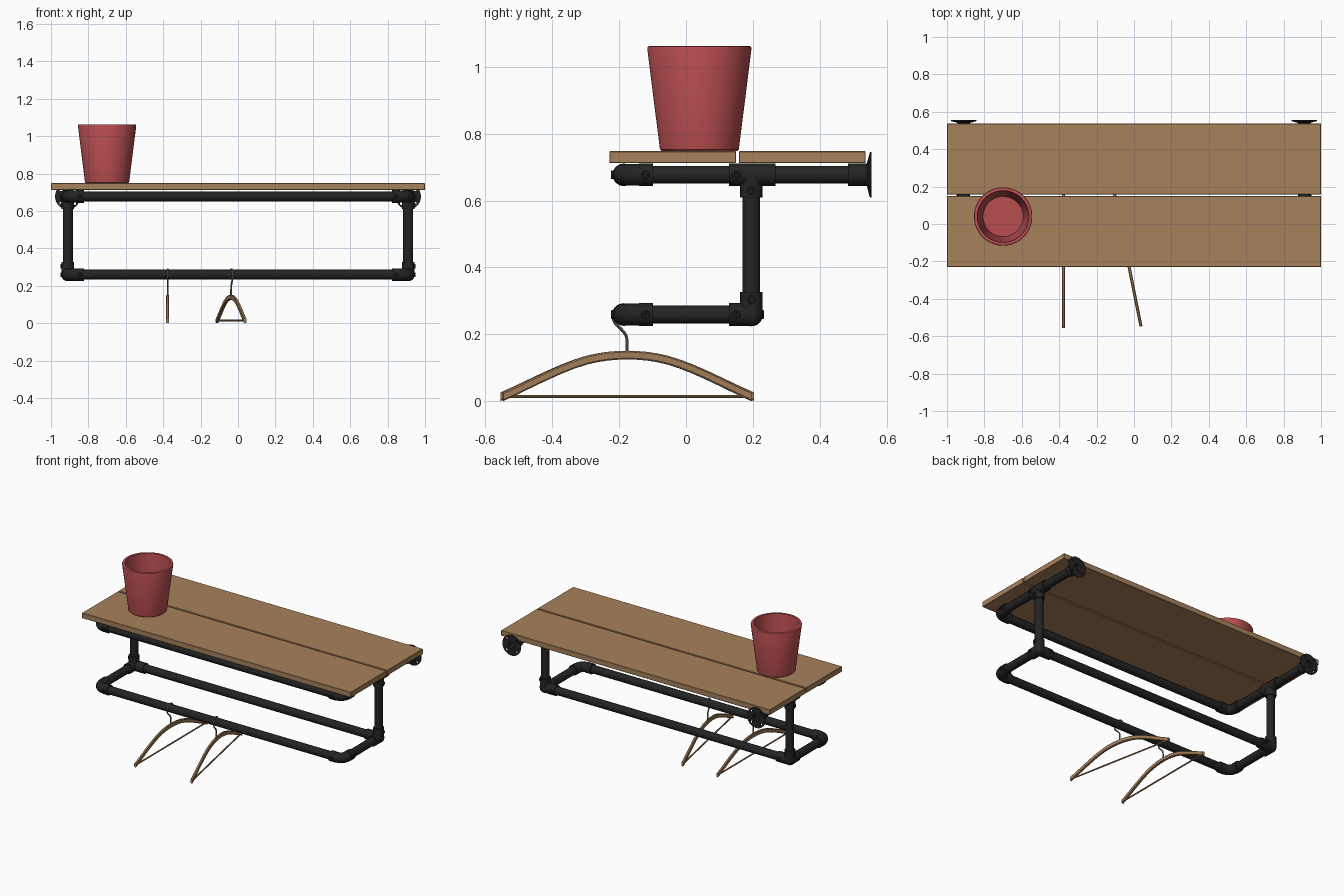
import bpy, bmesh, math
from mathutils import Matrix, Vector

if "Cube" in bpy.data.objects:
    bpy.data.objects.remove(bpy.data.objects["Cube"])


def mat(name, c):
    m = bpy.data.materials.new(name)
    m.diffuse_color = (*c, 1)
    m.use_nodes = True
    m.node_tree.nodes["Principled BSDF"].inputs["Base Color"].default_value = m.diffuse_color
    return m


WOOD = mat("wood", (0.39, 0.22, 0.105))
IRON = mat("black_iron", (0.017, 0.017, 0.017))
RED = mat("red_clay", (0.48, 0.075, 0.08))
STEEL = mat("steel", (0.2, 0.2, 0.2))


def smooth(ob, angle=35):
    bpy.ops.object.select_all(action='DESELECT')
    ob.select_set(True)
    bpy.context.view_layer.objects.active = ob
    bpy.ops.object.convert(target='MESH')
    bpy.ops.object.shade_smooth_by_angle(angle=math.radians(angle))


def add_object(name, bm, m):
    bmesh.ops.recalc_face_normals(bm, faces=bm.faces)
    me = bpy.data.meshes.new(name)
    bm.to_mesh(me)
    bm.free()
    me.materials.append(m)
    ob = bpy.data.objects.new(name, me)
    bpy.context.collection.objects.link(ob)
    return ob


def tube(name, pts, r, m, res=6):
    """Round bar swept along points."""
    cu = bpy.data.curves.new(name, 'CURVE')
    cu.dimensions = '3D'
    cu.bevel_depth, cu.bevel_resolution, cu.use_fill_caps = r, res, True
    sp = cu.splines.new('POLY')
    sp.points.add(len(pts) - 1)
    for p, co in zip(sp.points, pts):
        p.co = (*co, 1)
    cu.materials.append(m)
    ob = bpy.data.objects.new(name, cu)
    bpy.context.collection.objects.link(ob)
    smooth(ob)
    return ob


def lathe(name, prof, m, matrix, steps=48):
    """Spin an (r, z) profile around z."""
    bm = bmesh.new()
    vs = [bm.verts.new((r, 0, z)) for r, z in prof]
    es = [bm.edges.new(p) for p in zip(vs, vs[1:])]
    bmesh.ops.spin(bm, geom=vs + es, cent=(0, 0, 0), axis=(0, 0, 1),
                   angle=2 * math.pi, steps=steps, use_duplicate=False)
    bmesh.ops.remove_doubles(bm, verts=bm.verts, dist=1e-5)
    bmesh.ops.transform(bm, matrix=matrix, verts=bm.verts)
    return add_object(name, bm, m)


def screw(p, d, name):
    """Grub screw head with a recess, on a collar facing d."""
    q = Vector(d).to_track_quat('Z', 'Y').to_matrix().to_4x4()
    prof = [(0, 0.028), (0.013, 0.028), (0.013, 0.037), (0.011, 0.039),
            (0.006, 0.039), (0.005, 0.035), (0, 0.035)]
    smooth(lathe(name, prof, IRON, Matrix.Translation(p) @ q, 16))


def collar(name, c, d, a, b, screw_dir=None):
    """Fitting sleeve from c + d*a to c + d*b with a screw near its end."""
    c, d = Vector(c), Vector(d)
    tube(name, [c + d * a, c + d * (a + 0.002), c + d * b], 0.034, IRON)
    if screw_dir:
        screw(c + d * (b - 0.022), screw_dir, name + "_screw")


# Shelf planks
for name, y in (("front_plank", -0.04), ("back_plank", 0.348)):
    bm = bmesh.new()
    bmesh.ops.create_cube(bm, size=1, matrix=Matrix.Translation((0, y, 0.73))
                          @ Matrix.Diagonal((2, 0.379, 0.036, 1)))
    bmesh.ops.bevel(bm, geom=bm.edges[:], offset=0.002, segments=1, affect='EDGES')
    add_object(name, bm, WOOD)

# Pot
smooth(lathe("flower_pot", [(0, 0.748), (0.112, 0.748), (0.118, 0.753), (0.156, 1.055),
             (0.154, 1.061), (0.15, 1.062), (0.138, 1.062), (0.107, 0.775), (0, 0.775)],
             RED, Matrix.Translation((-0.7, 0.04, 0)), 64))

PX, YF, YB, ZT, ZL, PR = 0.91, -0.186, 0.195, 0.677, 0.259, 0.0265

# Long pipes
for name, y, z in (("upper_front_pipe", YF, ZT), ("lower_front_pipe", YF, ZL),
                   ("lower_back_pipe", YB, ZL)):
    tube(name, [(-PX + 0.06, y, z), (PX - 0.06, y, z)], PR, IRON)

for s, side in ((-1, "left"), (1, "right")):
    x = s * PX
    out, inn = (s, 0, 0), (-s, 0, 0)
    # Side pipes
    tube(side + "_upper_side_pipe", [(x, YF + 0.06, ZT), (x, 0.53, ZT)], PR, IRON)
    tube(side + "_lower_side_pipe", [(x, YF + 0.06, ZL), (x, YB, ZL)], PR, IRON)
    tube(side + "_upright_pipe", [(x, YB, ZL), (x, YB, ZT)], PR, IRON)
    # Front elbows
    for lvl, z in (("upper", ZT), ("lower", ZL)):
        n = f"{side}_{lvl}_elbow"
        R = 0.046
        bend = [(x - s * 0.08, YF, z)]
        for i in range(9):
            a = math.pi / 2 * i / 8
            bend.append((x - s * R * (1 - math.sin(a)), YF + R * (1 - math.cos(a)), z))
        bend.append((x, YF + 0.08, z))
        tube(n, bend, 0.0325, IRON)
        collar(n + "_side_sleeve", (x, YF, z), (0, 1, 0), 0.046, 0.087, out)
        collar(n + "_front_sleeve", (x, YF, z), inn, 0.046, 0.087, (0, -1, 0))
    # Tee under the planks
    c = (x, YB, ZT)
    collar(side + "_tee_front", c, (0, 1, 0), 0.071, -0.067)
    screw((x, YB - 0.045, ZT), out, side + "_tee_screw")
    collar(side + "_tee_down", c, (0, 0, -1), 0, 0.068, out)
    # Three-way lower corner
    c = (x, YB, ZL)
    collar(side + "_corner_front", c, (0, -1, 0), 0, 0.067, out)
    collar(side + "_corner_up", c, (0, 0, 1), 0, 0.067, out)
    collar(side + "_corner_inner", c, inn, 0, 0.087, (0, 1, 0))
    bm = bmesh.new()
    bmesh.ops.create_uvsphere(bm, u_segments=24, v_segments=16, radius=0.035,
                              matrix=Matrix.Translation(c))
    smooth(add_object(side + "_corner_ball", bm, IRON))
    # Wall flange with bolt holes
    prof = [(0.024, 0.49), (0.034, 0.484), (0.034, 0.541), (0.068, 0.55),
            (0.068, 0.555), (0.024, 0.555), (0.024, 0.49)]
    place = Matrix.Translation((x, 0, ZT)) @ Matrix.Rotation(-math.pi / 2, 4, 'X')
    fl = lathe(side + "_wall_flange", prof, IRON, place)
    bm = bmesh.new()
    for k in range(4):
        a = math.pi / 4 + k * math.pi / 2
        bmesh.ops.create_cone(bm, cap_ends=True, segments=16, radius1=0.008, radius2=0.008,
                              depth=0.06, matrix=place @ Matrix.Translation(
                                  (0.052 * math.cos(a), 0.052 * math.sin(a), 0.55)))
    cut = add_object("bolt_cutter", bm, IRON)
    cut.hide_render = True
    mod = fl.modifiers.new("holes", 'BOOLEAN')
    mod.operation, mod.object, mod.solver = 'DIFFERENCE', cut, 'EXACT'
    smooth(fl)
    bpy.data.objects.remove(cut)

# Clothes hangers
HALF = [(0, 0.138), (0.03, 0.137), (0.06, 0.1345), (0.09, 0.130), (0.12, 0.1235), (0.16, 0.111),
        (0.2, 0.0955), (0.25, 0.0735), (0.3, 0.050), (0.34, 0.031), (0.379, 0.0135)]
for i, (hx, turn) in enumerate(((-0.376, 0), (-0.037, math.radians(11.3)))):
    M = Matrix.Translation((hx, -0.176, 0)) @ Matrix.Rotation(turn, 4, 'Z')
    n = f"hanger_{i + 1}"
    # Curved wooden arm
    bm = bmesh.new()
    rows = []
    for y, z in [(-y, z) for y, z in HALF[:0:-1]] + HALF:
        rows.append([bm.verts.new(M @ Vector((dx, y, z + dz))) for dx, dz in
                     ((-0.008, -0.009), (-0.005, -0.013), (0.005, -0.013), (0.008, -0.009),
                      (0.008, 0.009), (0.005, 0.013), (-0.005, 0.013), (-0.008, 0.009))])
    for a, b in zip(rows, rows[1:]):
        for k in range(8):
            bm.faces.new((a[k], a[(k + 1) % 8], b[(k + 1) % 8], b[k]))
    bm.faces.new(rows[0])
    bm.faces.new(rows[-1])
    smooth(add_object(n + "_arm", bm, WOOD))
    # Trouser bar
    tube(n + "_bar", [M @ Vector((0, y, 0.014)) for y in (-0.372, 0.372)], 0.005, WOOD, 3)
    # Steel hook over the front pipe
    hook = [(0, 0.135), (0, 0.18), (-0.003, 0.195), (-0.01, 0.207), (-0.022, 0.219),
            (-0.034, 0.23), (-0.041, 0.243)]
    hook += [(-0.01 + 0.032 * math.cos(math.radians(a)), 0.257 + 0.032 * math.sin(math.radians(a)))
             for a in range(180, -1, -20)]
    tube(n + "_hook", [M @ Vector((0, y, z)) for y, z in hook], 0.0045, STEEL, 3)
